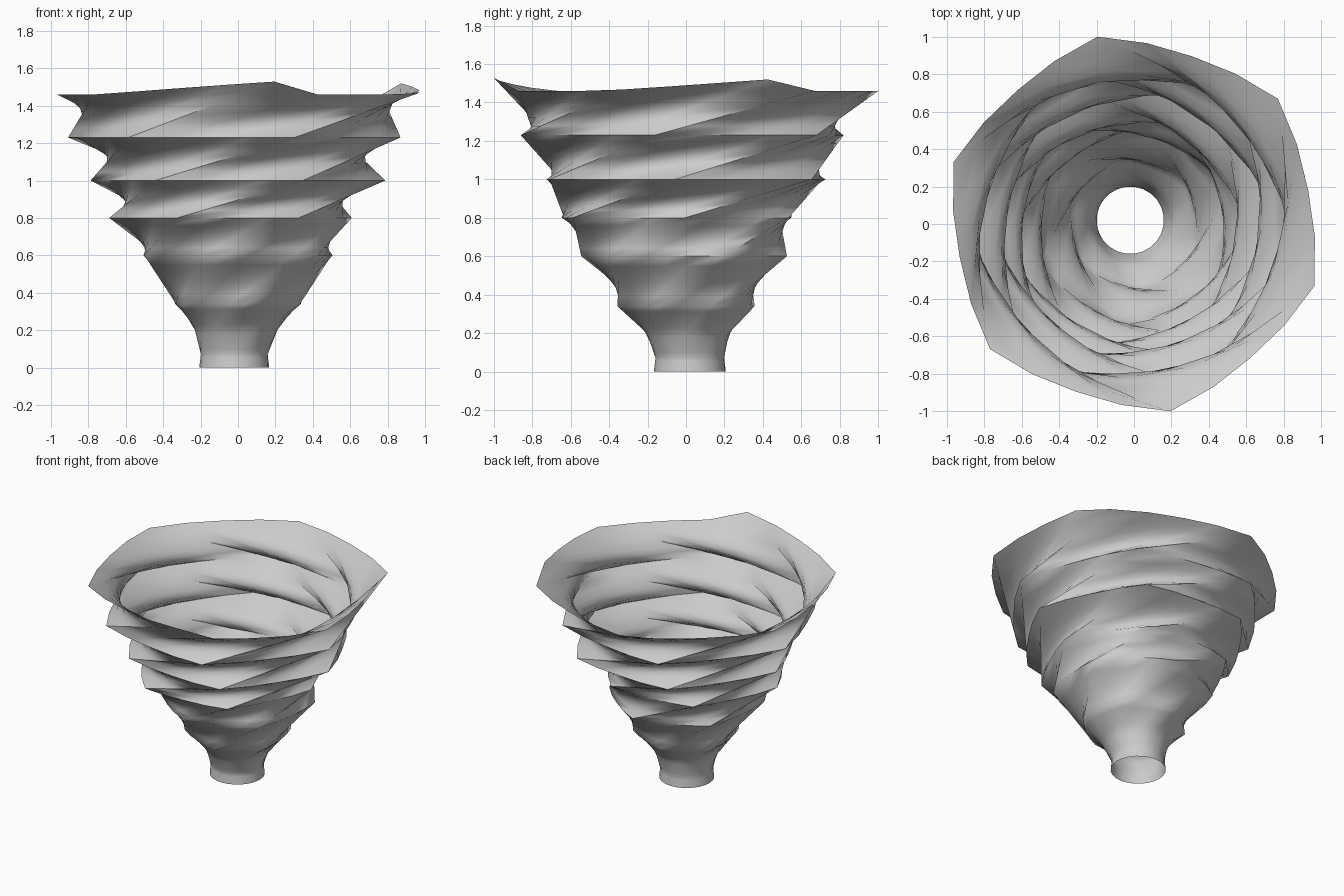
import bpy, bmesh
from math import sin, cos, pi, radians, degrees

if "Cube" in bpy.data.objects:
    bpy.data.objects.remove(bpy.data.objects["Cube"])

LOBES, COLS, STEPS = 6, 24, 5

# rings: height, radius, lobe depth, centre x, centre y, twist from ring below (deg)
RINGS = [(0, .187, 0, -.02, .02, 0), (.07, .180, 0, -.02, .02, 8),
         (.2, .225, .03, -.01, .01, 20), (.34, .36, .08, 0, 0, 25),
         (.6, .54, .08, 0, -.01, 45), (.8, .65, .09, -.04, -.05, 42),
         (1.0, .79, .09, 0, 0, 52), (1.23, .90, .09, -.02, -.02, 55),
         (1.46, 1.02, .07, 0, 0, 50)]


def rim_lift(angle):
    # rim climbs slowly toward two peaks, then drops abruptly
    lift = 0
    for peak in (278, 31):
        before = (peak + 4 - degrees(angle)) % 360
        lift = max(lift, .07 * (1 - before / 60))
    return lift


def ring_points(ring, turn, is_rim):
    z, radius, depth, cx, cy, _ = ring
    pts = []
    for j in range(COLS):
        u = (j * LOBES / COLS) % 1
        a = radians(turn) + 2 * pi * j / COLS
        r = radius * (1 - depth * sin(pi * u))
        pts.append((cx + r * cos(a), cy + r * sin(a),
                    z + (rim_lift(a) if is_rim else 0)))
    return pts


# corner rings, each turned further than the one below; rim ridges sit near 41 degrees
turn = 41 - sum(r[5] for r in RINGS)
corners = []
for ring in RINGS:
    turn += ring[5]
    corners.append(ring_points(ring, turn, ring is RINGS[-1]))

# straight folds between the rings, split into short steps
bm = bmesh.new()
rows = [[bm.verts.new(p) for p in corners[0]]]
for low, high in zip(corners, corners[1:]):
    for s in range(1, STEPS + 1):
        t = s / STEPS
        rows.append([bm.verts.new([a + (b - a) * t for a, b in zip(p, q)])
                     for p, q in zip(low, high)])

# skin, open at both ends
for lower, upper in zip(rows, rows[1:]):
    for j in range(COLS):
        k = (j + 1) % COLS
        bm.faces.new((lower[j], lower[k], upper[k], upper[j]))

mesh = bpy.data.meshes.new("twisted_funnel")
bm.to_mesh(mesh)
bm.free()
funnel = bpy.data.objects.new("twisted_funnel", mesh)
bpy.context.collection.objects.link(funnel)
bpy.context.view_layer.objects.active = funnel
funnel.select_set(True)
bpy.ops.object.shade_smooth_by_angle(angle=radians(60))
